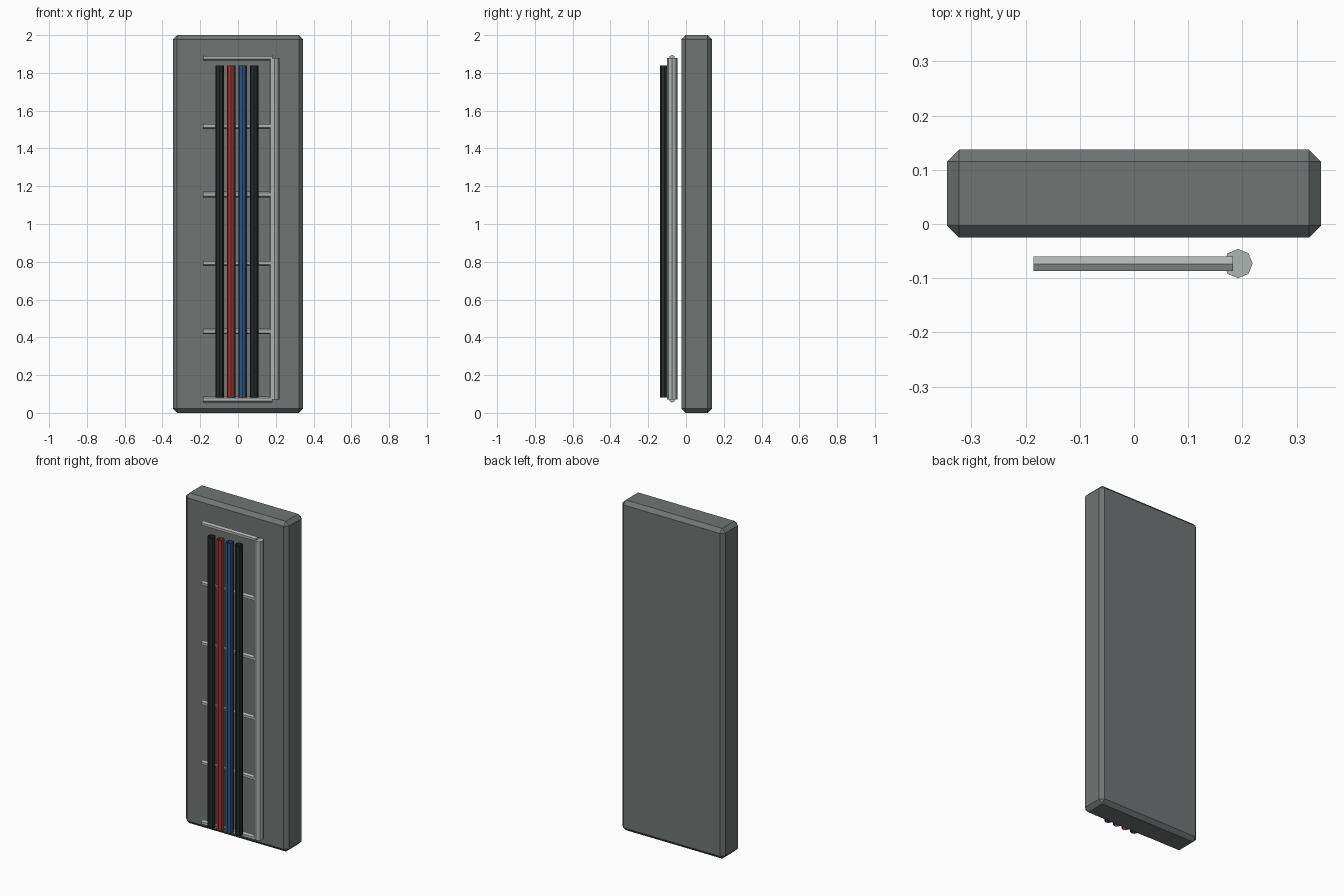
import bpy
from math import pi

if "Cube" in bpy.data.objects:
    bpy.data.objects.remove(bpy.data.objects["Cube"])


def material(name, rgb):
    m = bpy.data.materials.new(name)
    m.diffuse_color = (*rgb, 1)
    m.use_nodes = True
    m.node_tree.nodes["Principled BSDF"].inputs["Base Color"].default_value = m.diffuse_color
    return m


PANEL = material("panel_grey", (0.16, 0.18, 0.178))
METAL = material("light_metal", (0.42, 0.46, 0.45))
BLACK = material("black_rubber", (0.02, 0.023, 0.025))
RED = material("red_rubber", (0.33, 0.035, 0.028))
BLUE = material("blue_rubber", (0.025, 0.09, 0.22))


def tube(name, sides, radius, length, loc, mat, rot=(0, 0, 0), fill='NGON'):
    bpy.ops.mesh.primitive_cylinder_add(vertices=sides, radius=radius, depth=length,
                                        location=loc, rotation=rot, end_fill_type=fill)
    ob = bpy.context.object
    ob.name = name
    ob.data.materials.append(mat)
    return ob


# Chamfered back panel
bpy.ops.mesh.primitive_cube_add(size=1, location=(0, 0.056, 1))
panel = bpy.context.object
panel.name = "back_panel"
panel.scale = (0.69, 0.162, 2)
bpy.ops.object.transform_apply(location=False, rotation=False, scale=True)
bevel = panel.modifiers.new("chamfer", 'BEVEL')
bevel.width = 0.022
bevel.segments = 1
panel.data.materials.append(PANEL)

# Upright rail on the right
tube("upright_rail", 8, 0.027, 1.81, (0.192, -0.073, 0.975), METAL)

# Horizontal rungs, ridge facing up
for i in range(6):
    tube(f"rung_{i + 1}", 6, 0.0155, 0.368, (-0.001, -0.0735, 0.07 + 0.362 * i),
         METAL, (0, pi / 2, 0)).rotation_euler = (0, pi / 2, 0)
    # turn the hexagon so that a ridge lies on top
    ob = bpy.context.object
    top = max(v.co.x for v in ob.data.vertices)
    if top < 0.015:
        for v in ob.data.vertices:
            v.co.x, v.co.y = v.co.y, -v.co.x

# Open-ended vertical cables in front of the rungs
for i, (colour, mat) in enumerate((("black_left", BLACK), ("red", RED),
                                   ("blue", BLUE), ("black_right", BLACK))):
    tube(f"cable_{colour}", 8, 0.0225, 1.758, (-0.097 + 0.061 * i, -0.1145, 0.961),
         mat, fill='NOTHING')
